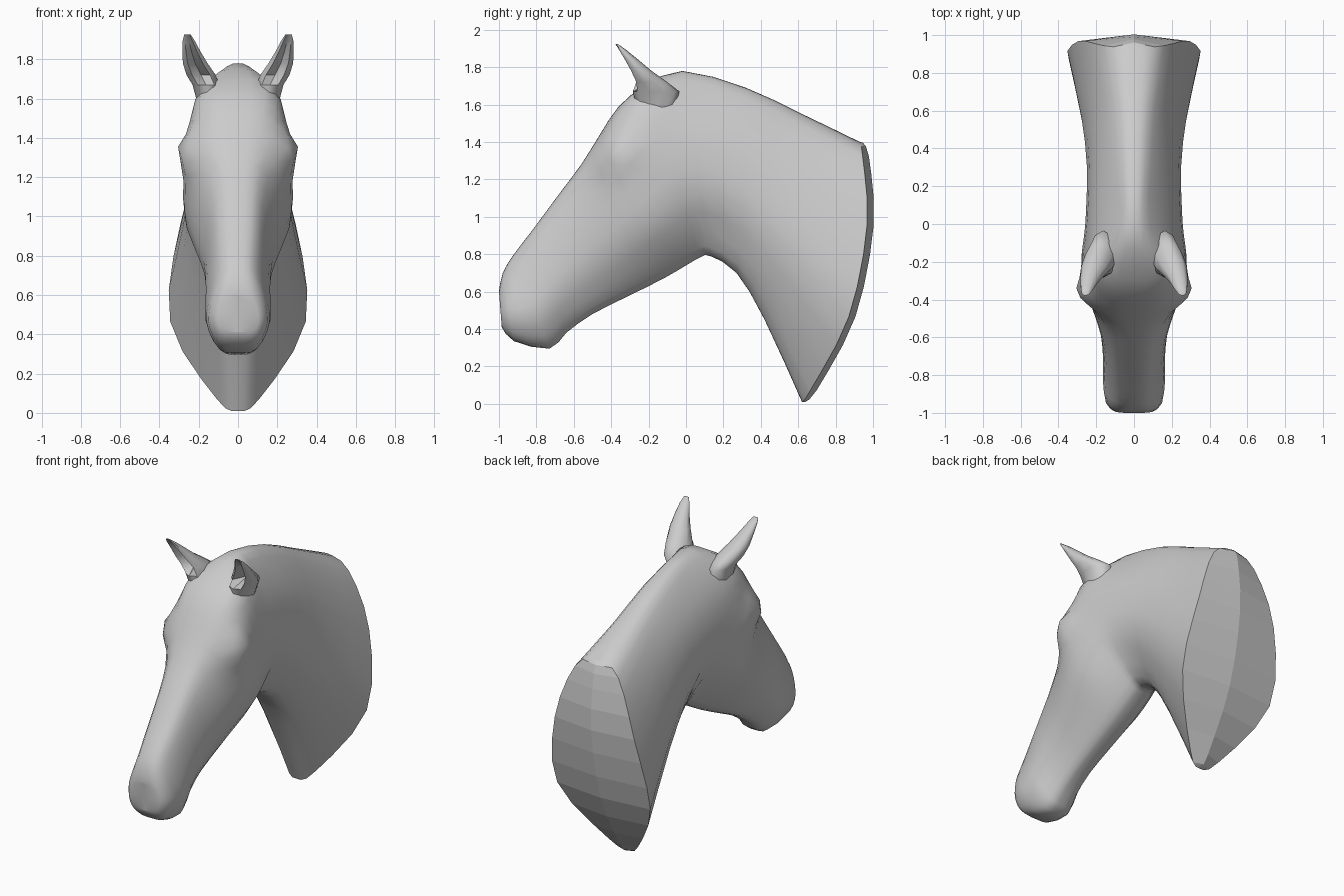
import bpy, bmesh, math
from mathutils import Vector

if "Cube" in bpy.data.objects:
    bpy.data.objects.remove(bpy.data.objects["Cube"])

# Sections, muzzle to neck base: top y, top z, bottom y, bottom z, four half widths going down
SECTIONS = [
    (-1.00, .60, -.985, .41, .06, .09, .105, .08),
    (-.98, .70, -.92, .335, .07, .125, .15, .10),
    (-.92, .80, -.73, .295, .08, .14, .165, .09),
    (-.82, .93, -.64, .38, .09, .145, .16, .08),
    (-.68, 1.12, -.50, .48, .10, .16, .17, .08),
    (-.56, 1.28, -.30, .58, .12, .205, .215, .09),
    (-.46, 1.44, -.12, .67, .15, .255, .255, .10),
    (-.36, 1.59, .00, .74, .185, .265, .26, .10),
    (-.22, 1.70, .08, .785, .185, .25, .25, .10),
    (-.02, 1.78, .13, .79, .085, .225, .245, .11),
    (.32, 1.69, .27, .70, .09, .215, .245, .12),
    (.62, 1.55, .42, .45, .11, .235, .275, .12),
    (.93, 1.40, .62, .01, .16, .295, .345, .11),
]
BOW = {10: .02, 11: .06, 12: .16}      # backward bow of the neck sections
LEVELS = (0, .05, .3, .65, .95, 1)
# Sideways bumps: y, z, radius, amount (eye, throat hollow, cheek)
BUMPS = [(-.38, 1.34, .10, .075), (.16, .92, .10, -.03), (-.08, .92, .16, .015)]


def spline(p0, p1, p2, p3, s):
    return 0.5 * (2 * p1 + (p2 - p0) * s + (2 * p0 - 5 * p1 + 4 * p2 - p3) * s * s
                  + (3 * p1 - p0 - 3 * p2 + p3) * s ** 3)


def smooth_rows(rows, steps):
    """Interpolate between rows of points."""
    out = []
    n = len(rows)
    for i in range(n - 1):
        a, b, c, d = rows[max(i - 1, 0)], rows[i], rows[i + 1], rows[min(i + 2, n - 1)]
        for k in range(steps):
            out.append([spline(*q, k / steps) for q in zip(a, b, c, d)])
    return out + [rows[-1]]


def half_section(i, sec):
    """Points down the +x side of one section, from top line to bottom line."""
    top, bot = Vector((0, sec[0], sec[1])), Vector((0, sec[2], sec[3]))
    d = bot - top
    back = Vector((0, -d.z, d.y)).normalized()
    pts = []
    for t, w in zip(LEVELS, (0,) + sec[4:] + (0,)):
        p = top + d * t + back * BOW.get(i, 0) * 4 * t * (1 - t)
        pts.append(p + Vector((w, 0, 0)))
    flip = lambda p: Vector((-p.x, p.y, p.z))
    ext = [flip(pts[1])] + pts + [flip(pts[-2])]
    out = []
    for j in range(1, len(ext) - 2):
        for k in range(3):
            out.append(spline(*ext[j - 1:j + 3], k / 3))
    return out + [pts[-1]]


def bumped(p):
    p = p.copy()
    dx = sum(a * math.exp(-((p.y - y) ** 2 + (p.z - z) ** 2) / r ** 2) for y, z, r, a in BUMPS)
    p.x += dx * min(1, abs(p.x) / .2)
    return p


def finish(name, bm, angle):
    bmesh.ops.remove_doubles(bm, verts=bm.verts, dist=1e-5)
    bmesh.ops.recalc_face_normals(bm, faces=bm.faces)
    me = bpy.data.meshes.new(name)
    bm.to_mesh(me)
    bm.free()
    ob = bpy.data.objects.new(name, me)
    bpy.context.collection.objects.link(ob)
    bpy.ops.object.select_all(action='DESELECT')
    ob.select_set(True)
    bpy.context.view_layer.objects.active = ob
    bpy.ops.object.shade_smooth_by_angle(angle=math.radians(angle))
    return ob


# Head and neck: one mirrored loft
bm = bmesh.new()
rows = smooth_rows([half_section(i, s) for i, s in enumerate(SECTIONS)], 2)
for side in (1, -1):
    grid = []
    for row in rows:
        grid.append([bm.verts.new((side * q.x, q.y, q.z)) for q in map(bumped, row)])
    # end caps: flat muzzle tip, shallow ridged back plate
    for r, bulge in ((0, 0), (-1, .035)):
        n = len(rows[r]) - 1
        mid = []
        for j, q in enumerate(rows[r]):
            t = j / n
            mid.append(bm.verts.new((0, q.y + bulge * min(1, 6 * t * (1 - t)), q.z))
                       if 0 < j < n else grid[r][j])
        for j in range(n):
            f = [mid[j], grid[r][j], grid[r][j + 1], mid[j + 1]]
            bm.faces.new(list(dict.fromkeys(f)))
    for a, b in zip(grid, grid[1:]):
        for j in range(len(a) - 1):
            bm.faces.new((a[j], a[j + 1], b[j + 1], b[j]))
head = finish("head_and_neck", bm, 50)
for f in head.data.polygons:           # faceted back plate
    if f.normal.y > .6 and f.center.y > .6 and f.normal.z < .35:
        f.use_smooth = False

# Ears: rings of centre x, y, z, half width, half depth, with a hollow front
EAR = [(.14, -.16, 1.54, .06, .09), (.163, -.16, 1.67, .072, .125),
       (.188, -.20, 1.72, .078, .10), (.218, -.25, 1.78, .066, .066),
       (.237, -.298, 1.84, .048, .043), (.251, -.345, 1.895, .032, .022),
       (.257, -.372, 1.925, .018, .006)]
for side, name in ((1, "ear_left"), (-1, "ear_right")):
    bm = bmesh.new()
    rings = []
    for k, (cx, cy, cz, rx, ry) in enumerate(EAR):
        dent = 1.3 if 1 < k < 6 else 0
        ring = []
        for j in range(10):
            a = j * math.tau / 10
            c = math.cos(a) - dent * max(0, math.cos(a)) ** 10
            ring.append(bm.verts.new((side * (cx + rx * math.sin(a)), cy - ry * c, cz)))
        rings.append(ring)
    for a, b in zip(rings, rings[1:]):
        for j in range(10):
            bm.faces.new((a[j], a[(j + 1) % 10], b[(j + 1) % 10], b[j]))
    bm.faces.new(rings[0])
    bm.faces.new(rings[-1])
    finish(name, bm, 60)
